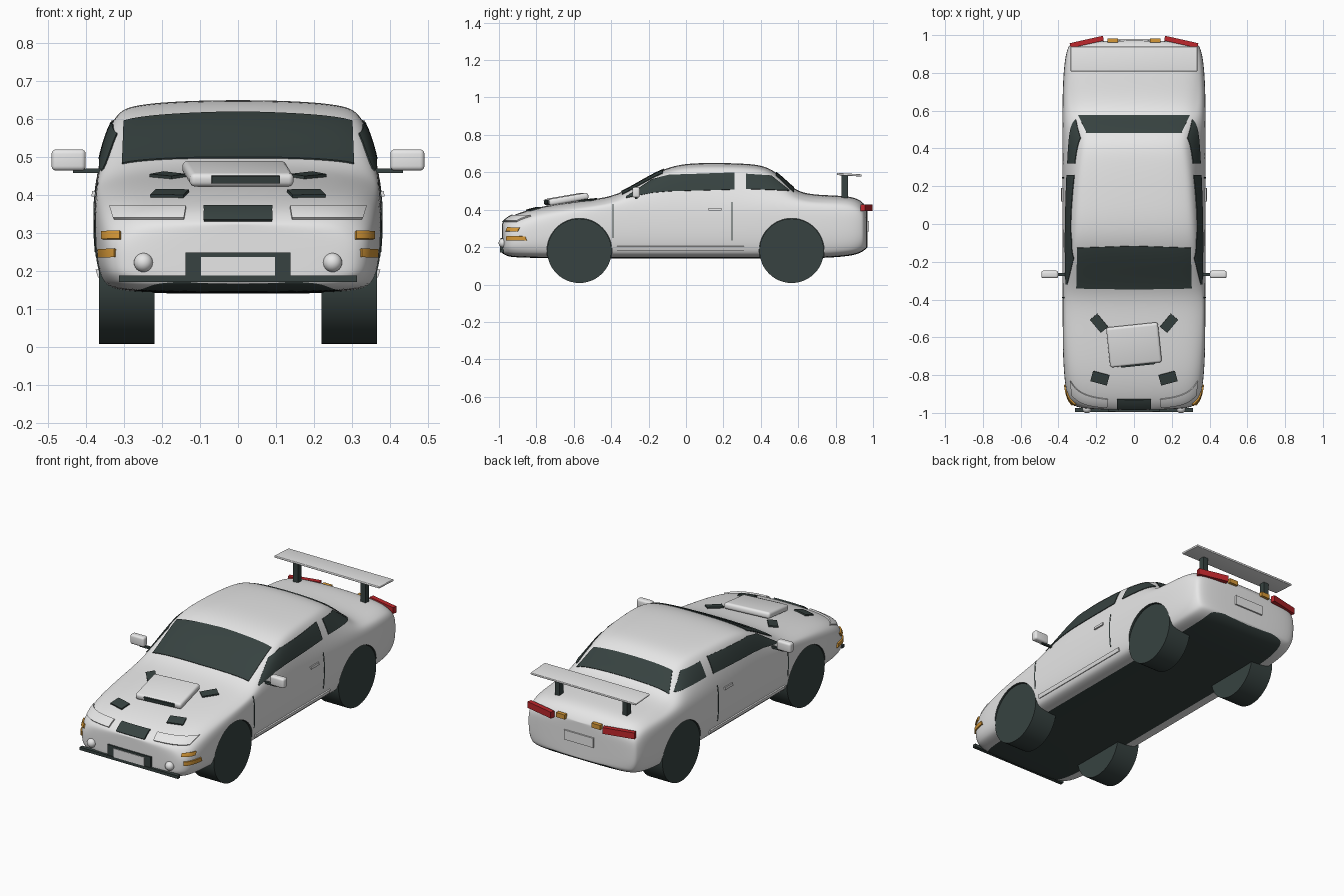
import bpy, bmesh
from math import radians
from mathutils import Vector, Matrix, Euler
from mathutils.bvhtree import BVHTree

if "Cube" in bpy.data.objects:
    bpy.data.objects.remove(bpy.data.objects["Cube"])


def material(name, rgb):
    m = bpy.data.materials.new(name)
    m.use_nodes = True
    m.diffuse_color = (*rgb, 1)
    m.node_tree.nodes["Principled BSDF"].inputs["Base Color"].default_value = (*rgb, 1)
    return m


WHITE = material("white_paint", (0.8, 0.8, 0.8))
DARK = material("dark_grey", (0.038, 0.055, 0.052))
RED = material("red_lens", (0.52, 0.02, 0.025))
AMBER = material("amber_lens", (0.68, 0.32, 0.04))


def add(name, bm, *mats):
    me = bpy.data.meshes.new(name)
    bm.normal_update()
    bm.to_mesh(me)
    bm.free()
    for m in mats:
        me.materials.append(m)
    ob = bpy.data.objects.new(name, me)
    bpy.context.collection.objects.link(ob)
    return ob


def bake(ob):
    """Apply all modifiers of an object."""
    bpy.context.view_layer.update()
    dg = bpy.context.evaluated_depsgraph_get()
    me = bpy.data.meshes.new_from_object(ob.evaluated_get(dg))
    ob.modifiers.clear()
    ob.data = me


def smooth(ob, angle=35):
    bpy.ops.object.select_all(action='DESELECT')
    ob.select_set(True)
    bpy.context.view_layer.objects.active = ob
    bpy.ops.object.shade_smooth_by_angle(angle=radians(angle))


def box(name, centre, size, mat, rot=(0, 0, 0), bevel=0):
    bm = bmesh.new()
    bmesh.ops.create_cube(bm, size=1, matrix=Matrix.Diagonal((*size, 1)))
    ob = add(name, bm, mat)
    ob.location, ob.rotation_euler = centre, Euler(rot)
    if bevel:
        b = ob.modifiers.new("round", 'BEVEL')
        b.width, b.segments = bevel, 4
        bake(ob)
        smooth(ob)
    return ob


def cylinder(name, centre, radius, depth, mats):
    bm = bmesh.new()
    bmesh.ops.create_cone(bm, cap_ends=True, segments=48, radius1=radius, radius2=radius,
                          depth=depth, matrix=Matrix.Rotation(radians(90), 4, 'Y'))
    ob = add(name, bm, *mats)
    ob.location = centre
    return ob


# Body: lofted cross-sections (y, half width, roof half width, belt z, top z, bottom z)
STATIONS = [
    (-.985, .27, .25, .25, .325, .17), (-.96, .325, .29, .275, .35, .152),
    (-.92, .355, .32, .31, .375, .145), (-.80, .373, .345, .35, .415, .142),
    (-.60, .38, .355, .39, .445, .14), (-.42, .38, .36, .42, .465, .14),
    (-.33, .38, .355, .435, .50, .14), (-.20, .38, .345, .445, .578, .14),
    (-.06, .38, .338, .45, .648, .14), (.15, .38, .325, .45, .652, .14),
    (.32, .38, .31, .455, .648, .14), (.44, .38, .285, .46, .635, .14),
    (.53, .38, .30, .455, .56, .14), (.60, .38, .33, .44, .488, .14),
    (.75, .378, .345, .42, .478, .142), (.88, .367, .335, .41, .474, .152),
    (.94, .35, .31, .39, .45, .17), (.972, .325, .28, .35, .405, .20)]


def section(y, w, wt, belt, top, bot):
    c, h = .035, belt - bot
    half = [(0, top), (.5 * wt, top - .1 * c), (.85 * wt, top - .4 * c), (wt, top - c),
            (.99 * w, belt), (w, bot + .65 * h), (.99 * w, bot + .35 * h),
            (.95 * w, bot + .03), (.86 * w, bot), (0, bot)]
    return [(x, y, z) for x, z in half] + [(-x, y, z) for x, z in half[-2:0:-1]]


bm = bmesh.new()
rings = [[bm.verts.new(p) for p in section(*s)] for s in STATIONS]
n = len(rings[0])
for r, s in zip(rings, rings[1:]):
    for i in range(n):
        j = (i + 1) % n
        f = bm.faces.new((r[i], r[j], s[j], s[i]))
        f.material_index = int(i in (n // 2 - 1, n // 2))   # dark floor
for r in (rings[0], rings[-1]):
    for i in range(n // 2):
        quad = dict.fromkeys((r[i], r[i + 1], r[n - i - 1], r[-i % n]))
        bm.faces.new(list(quad))
bmesh.ops.recalc_face_normals(bm, faces=bm.faces)
body = add("body_shell", bm, WHITE, DARK)
sub = body.modifiers.new("subdivide", 'SUBSURF')
sub.levels = sub.render_levels = 3
bake(body)
bm = bmesh.new()
bm.from_mesh(body.data)
skin = BVHTree.FromBMesh(bm)
bm.free()

# Wheels in matching round arches
for end, y in (("front", -.57), ("rear", .565)):
    for side, sx in (("left", 1), ("right", -1)):
        cutter = cylinder("arch_cutter", (sx * .37, y, .18), .174, .3, (WHITE, DARK))
        for p in cutter.data.polygons:
            p.material_index = 1
        cut = body.modifiers.new("arch", 'BOOLEAN')
        cut.operation, cut.solver, cut.object = 'DIFFERENCE', 'EXACT', cutter
        bake(body)
        bpy.data.objects.remove(cutter)
        wheel = cylinder(f"{end}_{side}_wheel", (sx * .293, y, .18), .172, .145, (DARK,))
        smooth(wheel)
smooth(body, 40)


# Thin plates that follow the body, projected along one axis
def project(axis, sign, p, lift):
    o = list(p)
    o.insert(axis, sign * 2)
    d = Vector((0, 0, 0))
    d[axis] = -sign
    hit, normal, _, _ = skin.ray_cast(Vector(o), d)
    return None if hit is None else hit + normal * lift


def plate(name, upper, lower, axis, sign, mat, lift=.003, thick=.004, cols=12, rows=10):
    """Fill between two outlines of equal length and lay the result on the body."""
    def along(line):
        pts = [Vector(a).lerp(Vector(b), k / cols)
               for a, b in zip(line, line[1:]) for k in range(cols)]
        return pts + [Vector(line[-1])]
    bm = bmesh.new()
    grid = []
    for a, b in zip(along(upper), along(lower)):
        hits = [project(axis, sign, a.lerp(b, k / rows), lift) for k in range(rows + 1)]
        grid.append([bm.verts.new(h) if h else None for h in hits])
    for r, s in zip(grid, grid[1:]):
        for k in range(rows):
            q = (r[k], r[k + 1], s[k + 1], s[k])
            if all(q):
                bm.faces.new(q)
    ob = add(name, bm, mat)
    sol = ob.modifiers.new("thickness", 'SOLIDIFY')
    sol.thickness, sol.offset = thick, 0
    bake(ob)
    smooth(ob)
    return ob


def rect(u0, u1, v0, v1):
    return [(u0, v1), (u1, v1)], [(u0, v0), (u1, v0)]


def flip(lines):
    return [[(-u, v) for u, v in line] for line in lines]


# Glass
plate("windshield", [(-.3, -.125), (0, -.115), (.3, -.125)],
      [(-.305, -.34), (0, -.345), (.305, -.34)], 2, 1, DARK, cols=16, rows=14)
plate("rear_window", [(-.295, .575), (.295, .575)], [(-.25, .48), (.25, .48)],
      2, 1, DARK, cols=24)
for side, sx in (("left", 1), ("right", -1)):
    plate(f"{side}_door_glass", [(-.32, .468), (-.18, .56), (-.09, .585), (.26, .597)],
          [(-.32, .462), (-.18, .49), (-.09, .498), (.26, .507)], 0, sx, DARK)
    plate(f"{side}_quarter_glass", [(.32, .59), (.455, .58), (.55, .503)],
          [(.32, .51), (.455, .505), (.55, .50)], 0, sx, DARK)
    # Door seams, handle and sill trim
    for label, y, z0, z1 in (("front", -.39, .25, .43), ("rear", .245, .235, .44)):
        plate(f"{side}_{label}_door_seam", *rect(y - .003, y + .003, z0, z1), 0, sx, DARK,
              lift=.001, thick=.002, cols=2)
    plate(f"{side}_door_handle", *rect(.12, .19, .395, .409), 0, sx, WHITE, .004, .009, 4, 2)
    plate(f"{side}_sill_trim", *rect(-.37, .31, .185, .205), 0, sx, WHITE, .003, .009, 20, 2)

    # Front lights and hood vents
    def mirrored(lines):
        return lines if sx > 0 else flip(lines)
    plate(f"{side}_headlight_cover", *mirrored(([(.137, .365), (.335, .365)],
          [(.142, .335), (.325, .335)])), 1, -1, WHITE, .004, .009)
    plate(f"{side}_upper_indicator", *mirrored(rect(.308, .353, .283, .303)), 1, -1, AMBER,
          .004, .008)
    plate(f"{side}_lower_indicator", *mirrored(rect(.322, .362, .236, .258)), 1, -1, AMBER,
          .004, .008)
    for label, cx, cy, w, d, ang in (("front", .18, -.815, .09, .055, 15),
                                     ("rear", .185, -.525, .05, .09, -40)):
        rot = Matrix.Rotation(radians(ang), 2)
        lines = [[tuple(Vector((cx, cy)) + rot @ Vector((u, v))) for u, v in line]
                 for line in rect(-w / 2, w / 2, -d / 2, d / 2)]
        plate(f"{side}_{label}_hood_vent", *mirrored(lines), 2, 1, DARK, .004, .008, 6, 6)
    bm = bmesh.new()
    bmesh.ops.create_uvsphere(bm, u_segments=24, v_segments=12, radius=.025)
    lamp = add(f"{side}_fog_lamp", bm, WHITE)
    lamp.location = project(1, -1, (sx * .249, .222), 0)
    smooth(lamp, 60)

    # Mirrors
    box(f"{side}_mirror", (sx * .446, -.267, .492), (.09, .04, .056), WHITE, bevel=.012)
    box(f"{side}_mirror_stalk", (sx * .395, -.267, .464), (.08, .014, .012), DARK)

    # Tail lights and wing supports
    box(f"{side}_tail_light", (sx * .25, .964, .41), (.18, .026, .036), RED,
        (0, 0, -sx * .22))
    box(f"{side}_rear_indicator", (sx * .113, .972, .415), (.055, .022, .026), AMBER)
    box(f"{side}_wing_support", (sx * .215, .848, .52), (.03, .034, .125), DARK)

# Nose details
plate("nose_grille", *rect(-.09, .09, .33, .367), 1, -1, DARK, .004, .008)
box("bumper_strip", (0, -.984, .179), (.626, .022, .017), DARK)
box("front_plate_surround", (0, -.983, .218), (.276, .018, .06), DARK)
box("front_plate", (0, -.99, .212), (.196, .01, .05), WHITE)

# Hood scoop, slightly skewed
scoop_rot = (.17, 0, radians(6))
box("hood_scoop", (0, -.64, .456), (.275, .215, .036), WHITE, scoop_rot, .014)
box("scoop_slot", (.02, -.744, .441), (.18, .012, .02), DARK, scoop_rot)

# Rear plate and wing
box("rear_plate", (0, .97, .312), (.187, .018, .055), WHITE)
box("rear_wing", (0, .873, .587), (.67, .132, .012), WHITE, (-.06, 0, 0), .004)
